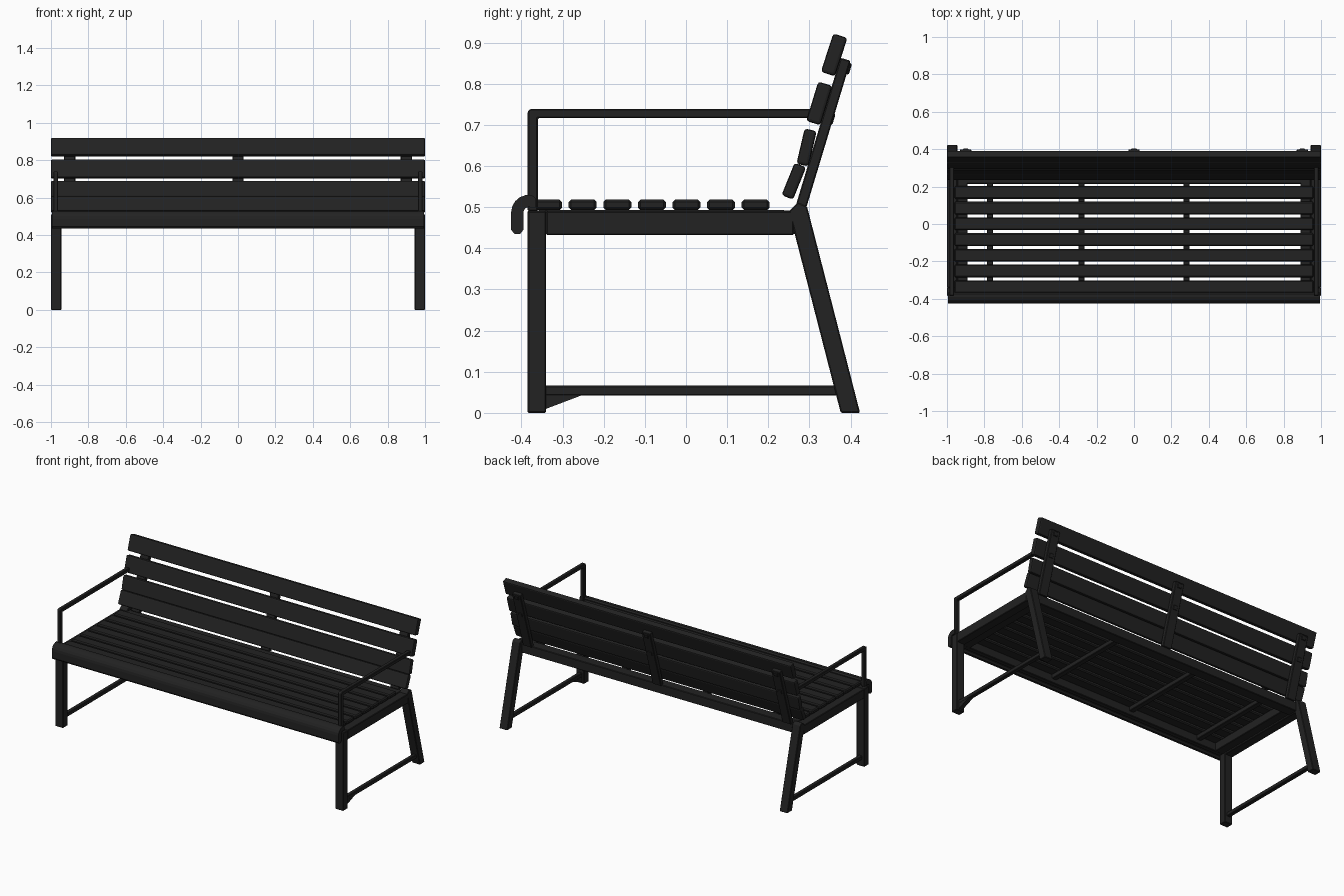
import bpy, bmesh, math
from mathutils import Vector

cube = bpy.data.objects.get("Cube")
if cube:
    bpy.data.objects.remove(cube, do_unlink=True)

# One dark paint for the whole bench
paint = bpy.data.materials.new("charcoal paint")
paint.use_nodes = True
COLOR = (0.016, 0.016, 0.016, 1)
paint.diffuse_color = COLOR
paint.node_tree.nodes["Principled BSDF"].inputs["Base Color"].default_value = COLOR


def prism(name, outline, x0, x1, bevel=0.003, segments=1):
    """Extrude a (y, z) outline along x."""
    bm = bmesh.new()
    face = bm.faces.new([bm.verts.new((x0, y, z)) for y, z in outline])
    new = bmesh.ops.extrude_face_region(bm, geom=[face])["geom"]
    bmesh.ops.translate(bm, vec=(x1 - x0, 0, 0),
                        verts=[v for v in new if isinstance(v, bmesh.types.BMVert)])
    bmesh.ops.recalc_face_normals(bm, faces=bm.faces)
    mesh = bpy.data.meshes.new(name)
    bm.to_mesh(mesh)
    bm.free()
    mesh.materials.append(paint)
    obj = bpy.data.objects.new(name, mesh)
    bpy.context.collection.objects.link(obj)
    if bevel:
        mod = obj.modifiers.new("soft edges", 'BEVEL')
        mod.width, mod.segments = bevel, segments
        mod.limit_method = 'ANGLE'
    return obj


def block(name, x0, x1, y0, y1, z0, z1, **kw):
    return prism(name, [(y0, z0), (y1, z0), (y1, z1), (y0, z1)], x0, x1, **kw)


def plank(name, x0, x1, center, length, thickness, lean, **kw):
    """Bar leaning back by an angle in degrees from the vertical."""
    a = math.radians(lean)
    up = Vector((math.sin(a), math.cos(a))) * length / 2
    out = Vector((math.cos(a), -math.sin(a))) * thickness / 2
    c = Vector(center)
    return prism(name, [c - up - out, c - up + out, c + up + out, c + up - out], x0, x1, **kw)


# Seat slats
for i in range(7):
    y = -0.335 + i * 0.084
    block(f"seat_slat_{i + 1}", -0.96, 0.96, y - 0.034, y + 0.034, 0.493, 0.518, bevel=0.006)

# Rolled front slat: an arc over the top with a straight drop
arc = [(math.cos(math.radians(t)), math.sin(math.radians(t))) for t in range(80, 181, 20)]
outer = [(-0.382 + 0.043 * c, 0.487 + 0.043 * s) for c, s in arc]
inner = [(-0.382 + 0.013 * c, 0.487 + 0.013 * s) for c, s in reversed(arc)]
hook = [(-0.366, 0.522)] + outer + [(-0.425, 0.445), (-0.417, 0.435), (-0.403, 0.435),
                                    (-0.395, 0.445)] + inner + [(-0.366, 0.498)]
prism("front_rolled_slat", hook, -0.995, 0.995, bevel=0)

# Backrest slats: centre, length, thickness, lean
backrest = [((0.262, 0.563), 0.085, 0.030, 22), ((0.293, 0.645), 0.088, 0.030, 13),
            ((0.324, 0.752), 0.100, 0.036, 17), ((0.360, 0.870), 0.098, 0.036, 18)]
for i, (c, length, thick, lean) in enumerate(backrest):
    plank(f"back_slat_{i + 1}", -1, 1, c, length, thick, lean, bevel=0.007, segments=2)

# Backrest uprights with bolt heads
for name, x in (("right", -0.9), ("middle", 0), ("left", 0.9)):
    plank(f"{name}_back_upright", x - 0.03, x + 0.03, (0.332, 0.675), 0.385, 0.026, 16.8)
    for j, c in enumerate([(0.390, 0.838), (0.350, 0.716)]):
        plank(f"{name}_bolt_{j + 1}", x - 0.015, x + 0.015, c, 0.028, 0.020, 16.8)

# End frames with legs, rails and armrests
for side, s in (("left", 1), ("right", -1)):
    a, b = s * 0.945, s
    block(f"{side}_front_leg", a, b, -0.385, -0.34, 0, 0.49)
    prism(f"{side}_back_leg", [(0.376, 0), (0.423, 0), (0.294, 0.502), (0.272, 0.512),
                               (0.25, 0.49)], a, b)
    block(f"{side}_seat_rail", a, b, -0.34, 0.262, 0.432, 0.49)
    block(f"{side}_slat_support", s * 0.89, a, -0.36, 0.24, 0.44, 0.493)
    block(f"{side}_foot_rail", s * 0.96, s * 0.985, -0.345, 0.385, 0.042, 0.066)
    rail = [(-0.385, 0.49), (-0.36, 0.49), (-0.36, 0.716), (0.315, 0.716),
            (0.315, 0.739), (-0.378, 0.739), (-0.385, 0.732)]
    prism(f"{side}_armrest", rail, s * 0.963, s * 0.987)
prism("left_foot_gusset", [(-0.345, 0.008), (-0.25, 0.044), (-0.345, 0.044)], 0.96, 0.985, bevel=0)

# Long rails and cross supports below the seat
block("front_rail", -0.945, 0.945, -0.385, -0.355, 0.44, 0.492)
block("rear_rail", -0.945, 0.945, 0.215, 0.28, 0.435, 0.492)
for i, x in enumerate((-0.77, -0.28, 0.28)):
    block(f"cross_support_{i + 1}", x - 0.016, x + 0.016, -0.36, 0.22, 0.465, 0.493)
